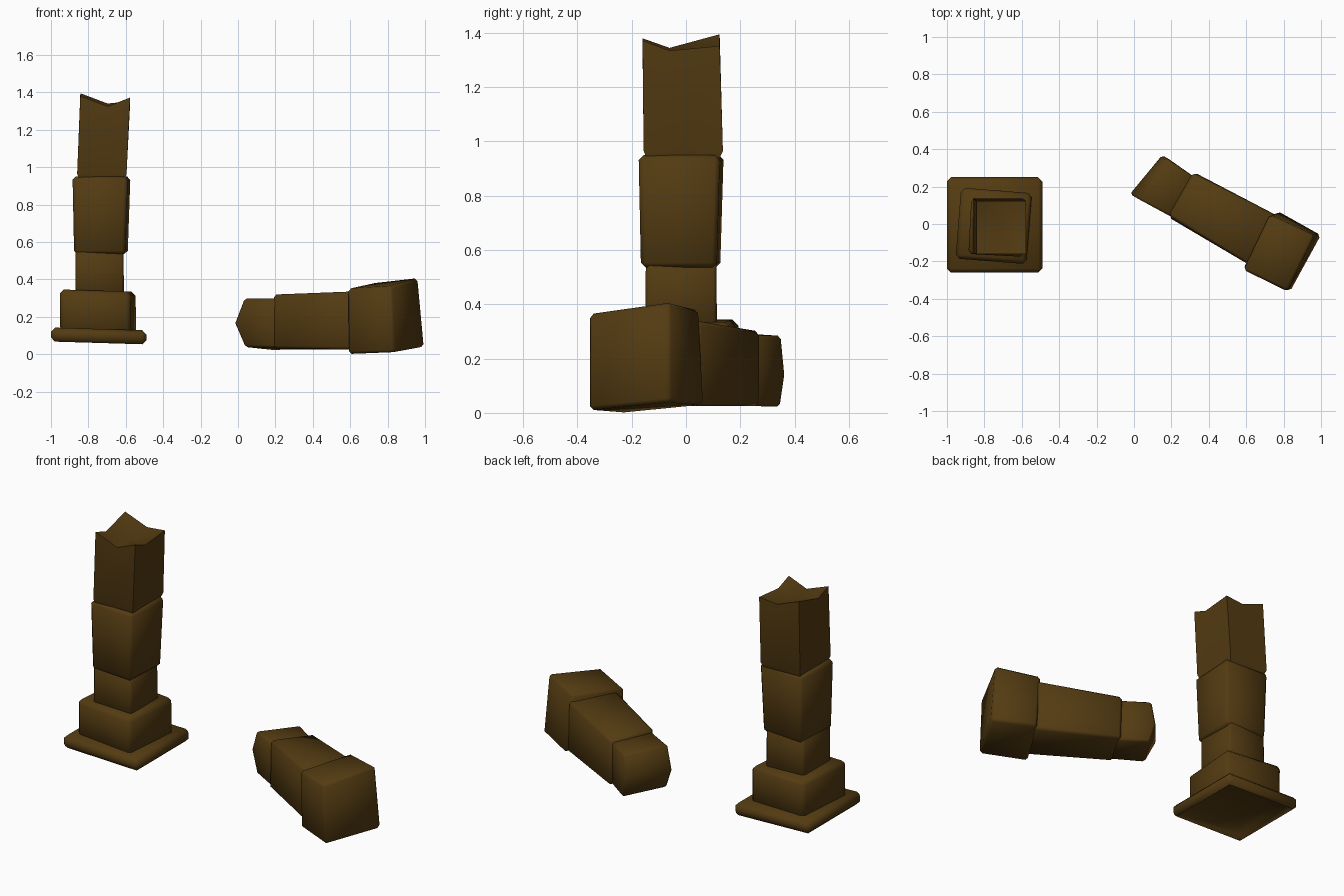
import bpy, bmesh, math
from mathutils import Vector

if "Cube" in bpy.data.objects:
    bpy.data.objects.remove(bpy.data.objects["Cube"])

stone = bpy.data.materials.new("dark brown stone")
stone.diffuse_color = (0.088, 0.044, 0.006, 1)
stone.use_nodes = True
stone.node_tree.nodes["Principled BSDF"].inputs["Base Color"].default_value = stone.diffuse_color


def finish(name, bm):
    bmesh.ops.recalc_face_normals(bm, faces=bm.faces[:])
    me = bpy.data.meshes.new(name)
    bm.to_mesh(me)
    bm.free()
    ob = bpy.data.objects.new(name, me)
    bpy.context.collection.objects.link(ob)
    me.materials.append(stone)
    bpy.ops.object.select_all(action='DESELECT')
    ob.select_set(True)
    bpy.context.view_layer.objects.active = ob
    bpy.ops.object.shade_smooth_by_angle(angle=math.radians(50))
    return ob


def rect(cx, cy, hx, hy, z, yaw=0.0, tilt=0.0):
    """Four corners of a turned rectangle, sloping by tilt along x."""
    c, s = math.cos(math.radians(yaw)), math.sin(math.radians(yaw))
    out = []
    for sx, sy in ((-1, -1), (1, -1), (1, 1), (-1, 1)):
        x, y = sx * hx, sy * hy
        dx, dy = x * c - y * s, x * s + y * c
        out.append((cx + dx, cy + dy, z + tilt * dx))
    return out


def block(name, points, bevel=0.02, hollow=False):
    """Worn stone block: convex hull of its corners with chamfered edges."""
    bm = bmesh.new()
    vs = [bm.verts.new(p) for p in points]
    bmesh.ops.convex_hull(bm, input=vs)
    bmesh.ops.dissolve_limit(bm, angle_limit=0.25, verts=bm.verts[:], edges=bm.edges[:])
    bmesh.ops.recalc_face_normals(bm, faces=bm.faces[:])
    sharp = [e for e in bm.edges if e.calc_face_angle(0) > 0.6]
    bmesh.ops.bevel(bm, geom=sharp, offset=bevel, segments=1, profile=0.5,
                    affect='EDGES', clamp_overlap=True)
    if hollow:
        # stepped recess in the underside
        bm.normal_update()
        f = min(bm.faces, key=lambda f: f.normal.z * f.calc_area())
        for width in (0.035, 0.06):
            bmesh.ops.inset_region(bm, faces=[f], thickness=width)
            bmesh.ops.translate(bm, verts=f.verts[:], vec=(0, 0, 0.025))
    return finish(name, bm)


# Standing pillar
block("base_plate",
      rect(-0.745, -0.005, 0.255, 0.255, 0.06, 0, -0.03)
      + rect(-0.745, -0.005, 0.255, 0.255, 0.135, 0, -0.03), 0.022, True)
block("plinth",
      rect(-0.748, -0.01, 0.19, 0.19, 0.115, -4.5, -0.03)
      + rect(-0.75, -0.01, 0.19, 0.19, 0.34, -4.5, -0.03), 0.022)
block("lower_shaft",
      rect(-0.74, -0.018, 0.13, 0.132, 0.32)
      + rect(-0.74, -0.018, 0.128, 0.13, 0.56), 0.012)
block("middle_shaft",
      rect(-0.733, -0.02, 0.137, 0.14, 0.535, -3)
      + rect(-0.73, -0.018, 0.148, 0.15, 0.95, -3), 0.018)

# Broken upper shaft with a jagged top
bm = bmesh.new()


def ring8(cx, cy, hx, hy, zs, shift=(0, 0)):
    """Corners and side points, from front left, counter-clockwise."""
    sx, sy = shift
    dirs = ((-1, -1), (sx, -1), (1, -1), (1, sy), (1, 1), (sx, 1), (-1, 1), (-1, sy))
    return [bm.verts.new((cx + a * hx, cy + b * hy, z)) for (a, b), z in zip(dirs, zs)]


rings = [ring8(-0.728, -0.012, 0.118, 0.128, [0.925] * 8),
         ring8(-0.728, -0.01, 0.132, 0.146, [0.965] * 8),
         ring8(-0.71, -0.018, 0.133, 0.142,
               [1.38, 1.325, 1.372, 1.335, 1.352, 1.34, 1.395, 1.345], (0.1, -0.3))]
for a, b in zip(rings, rings[1:]):
    for i in range(8):
        j = (i + 1) % 8
        bm.faces.new((a[i], a[j], b[j], b[i]))
bm.faces.new(rings[0][::-1])
uprights = [e for e in bm.edges if any(e.verts[0] in (a[i], b[i]) and e.verts[1] in (a[i], b[i])
            for a, b in zip(rings, rings[1:]) for i in (0, 2, 4, 6))]
centre = bm.verts.new((-0.70, -0.04, 1.32))
for i in range(8):
    bm.faces.new((rings[2][i], rings[2][(i + 1) % 8], centre))
bmesh.ops.recalc_face_normals(bm, faces=bm.faces[:])
finish("broken_upper_shaft", bm)

# Fallen piece: capital, shaft and rounded tip lying on the ground
block("fallen_capital", [
    (0.585, -0.245, 0.35), (0.585, -0.235, 0.0), (0.725, 0.05, 0.38), (0.77, 0.07, 0.03),
    (0.82, -0.36, 0.365), (0.835, -0.36, 0.01), (0.965, -0.06, 0.408), (1.0, -0.06, 0.04)], 0.015)
block("fallen_shaft", [
    (0.185, 0.045, 0.32), (0.185, 0.035, 0.03), (0.315, 0.275, 0.30), (0.325, 0.275, 0.025),
    (0.61, -0.215, 0.335), (0.61, -0.215, 0.025), (0.755, 0.05, 0.34), (0.765, 0.045, 0.025)], 0.015)
block("fallen_tip", [
    (-0.022, 0.16, 0.165), (0.15, 0.368, 0.14),
    (0.03, 0.13, 0.298), (0.17, 0.355, 0.284), (0.035, 0.13, 0.038), (0.18, 0.352, 0.022),
    (0.215, 0.03, 0.298), (0.325, 0.25, 0.284), (0.215, 0.03, 0.035), (0.325, 0.25, 0.025)], 0.012)
